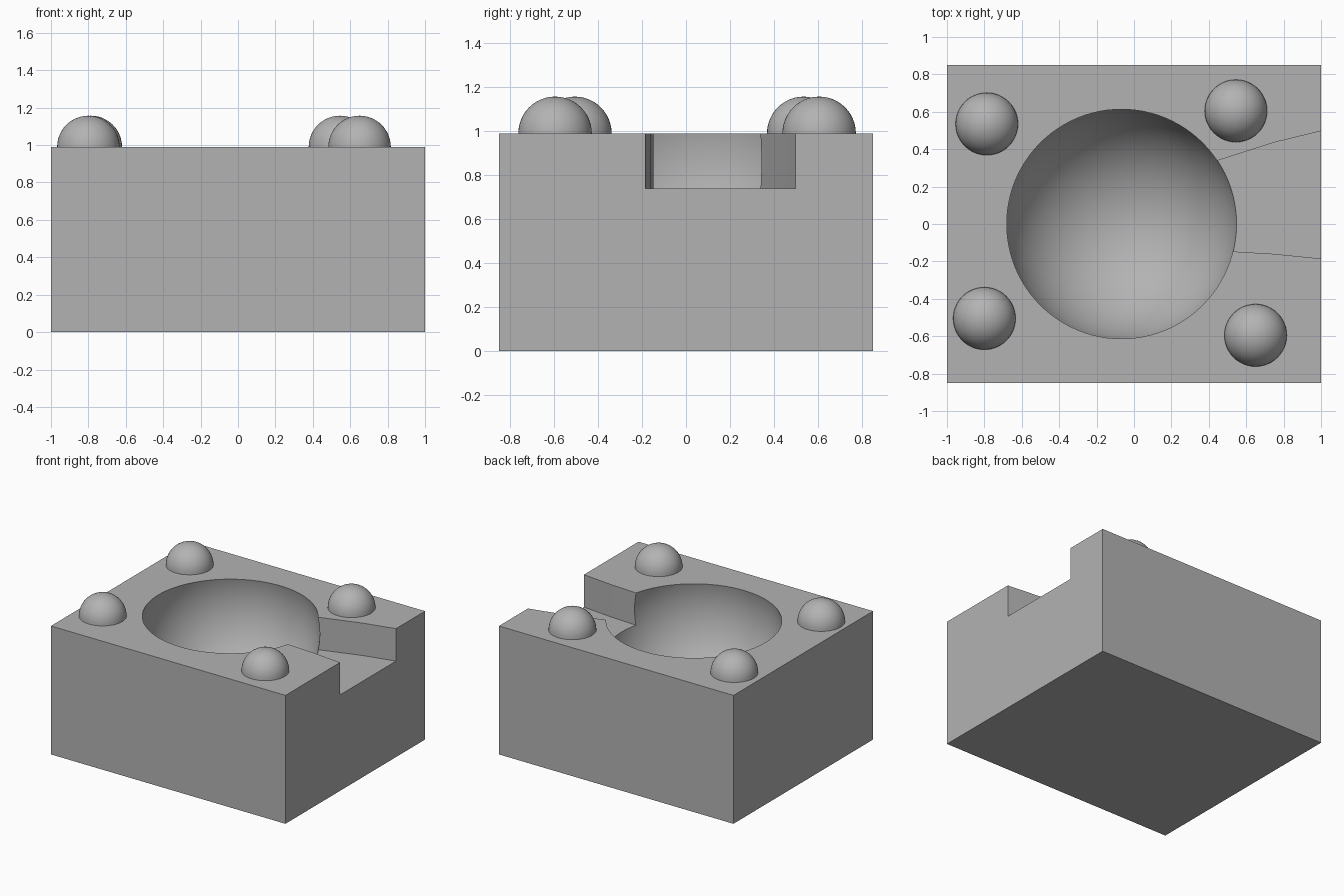
import bpy, bmesh, math
from mathutils import Vector

if "Cube" in bpy.data.objects:
    bpy.data.objects.remove(bpy.data.objects["Cube"])

TOP = 0.99            # height of the block's upper face
FLOOR = 0.74          # height of the channel floor
BOWL_X, BOWL_Z = -0.067, 0.86
RIM = 0.6135
BOWL_R = math.hypot(RIM, TOP - BOWL_Z)

grey = bpy.data.materials.new("plain grey")
grey.diffuse_color = (0.45, 0.45, 0.45, 1)
grey.use_nodes = True
grey.node_tree.nodes["Principled BSDF"].inputs["Base Color"].default_value = grey.diffuse_color


def make(name, bm):
    bmesh.ops.recalc_face_normals(bm, faces=bm.faces)
    mesh = bpy.data.meshes.new(name)
    bm.to_mesh(mesh)
    bm.free()
    mesh.materials.append(grey)
    obj = bpy.data.objects.new(name, mesh)
    bpy.context.collection.objects.link(obj)
    return obj


def prism(name, outline, z0, z1):
    bm = bmesh.new()
    face = bm.faces.new([bm.verts.new((x, y, z0)) for x, y in outline])
    ext = bmesh.ops.extrude_face_region(bm, geom=[face])
    verts = [g for g in ext["geom"] if isinstance(g, bmesh.types.BMVert)]
    bmesh.ops.translate(bm, verts=verts, vec=(0, 0, z1 - z0))
    return make(name, bm)


def sphere(name, centre, radius, segments, rings, half=False):
    bm = bmesh.new()
    bmesh.ops.create_uvsphere(bm, u_segments=segments, v_segments=rings, radius=radius)
    if half:
        bmesh.ops.bisect_plane(bm, geom=bm.verts[:] + bm.edges[:] + bm.faces[:],
                               plane_co=(0, 0, 0), plane_no=(0, 0, -1), clear_outer=True)
        bmesh.ops.holes_fill(bm, edges=[e for e in bm.edges if e.is_boundary])
    bmesh.ops.translate(bm, verts=bm.verts, vec=Vector(centre))
    return make(name, bm)


def smooth(obj, angle=30):
    bpy.ops.object.select_all(action='DESELECT')
    obj.select_set(True)
    bpy.context.view_layer.objects.active = obj
    bpy.ops.object.shade_smooth_by_angle(angle=math.radians(angle))


def cut(obj, cutter):
    mod = obj.modifiers.new("cut", 'BOOLEAN')
    mod.operation = 'DIFFERENCE'
    mod.solver = 'EXACT'
    mod.object = cutter
    bpy.context.view_layer.objects.active = obj
    bpy.ops.object.modifier_apply(modifier=mod.name)
    bpy.data.objects.remove(cutter)


# Solid block
block = prism("block", [(-1, -0.85), (1, -0.85), (1, 0.85), (-1, 0.85)], 0, TOP)

# Round bowl sunk into the top
cut(block, sphere("bowl_cutter", (BOWL_X, 0, BOWL_Z), BOWL_R, 96, 48))

# Flared channel from the bowl out through the right side
channel = [(0.30, -0.142), (0.53, -0.147), (0.75, -0.160), (1.0, -0.185), (1.1, -0.197),
           (1.1, 0.522), (1.0, 0.497), (0.75, 0.436), (0.44, 0.337), (0.30, 0.287)]
cut(block, prism("channel_cutter", channel, FLOOR, TOP + 0.2))
smooth(block)

# Locating domes near the corners
domes = {"back_left_dome": (-0.787, 0.535), "back_right_dome": (0.545, 0.605),
         "front_left_dome": (-0.80, -0.505), "front_right_dome": (0.65, -0.595)}
for name, (x, y) in domes.items():
    smooth(sphere(name, (x, y, TOP), 0.167, 48, 24, half=True))
